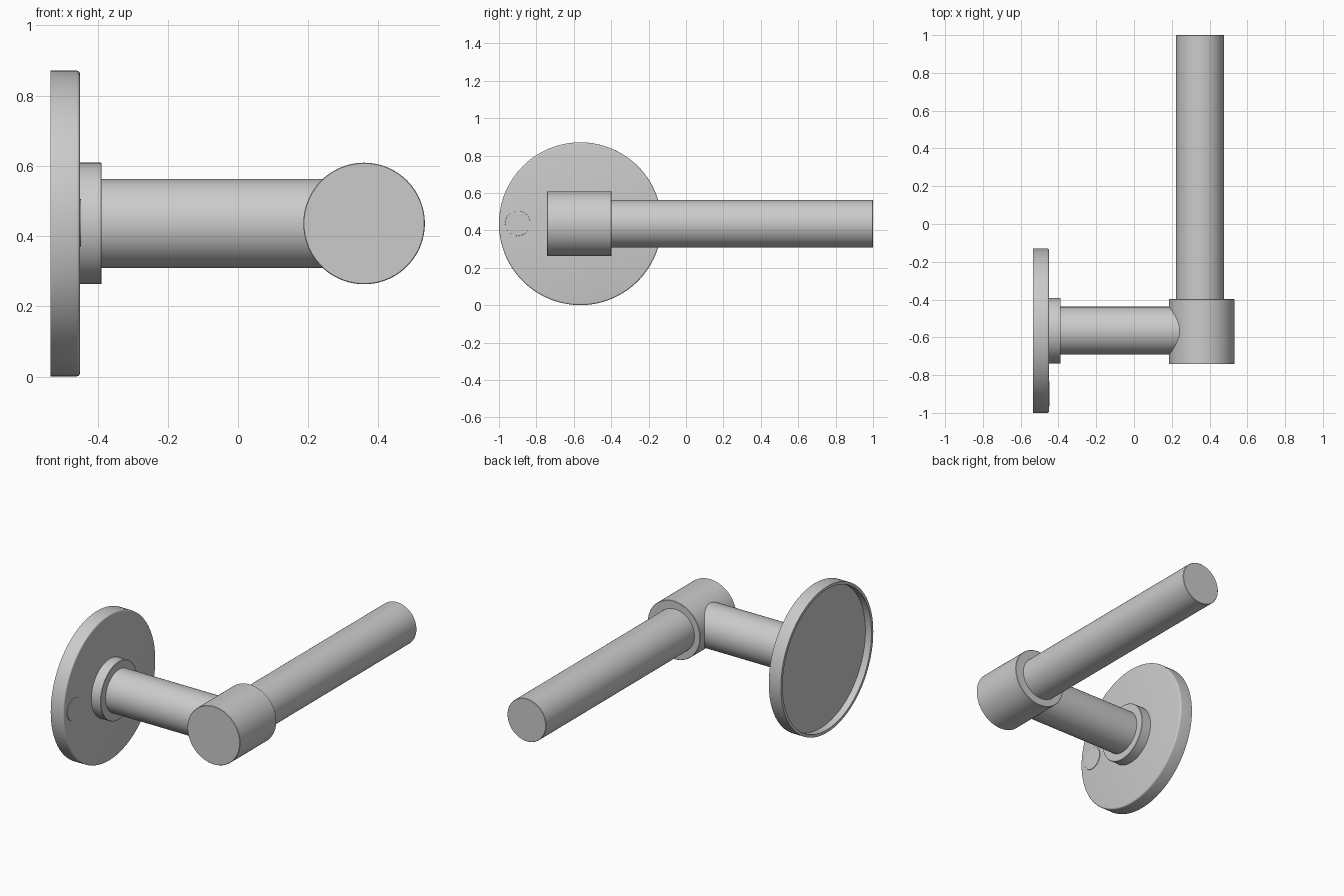
import bpy, bmesh, math
from mathutils import Vector

if "Cube" in bpy.data.objects:
    bpy.data.objects.remove(bpy.data.objects["Cube"])

metal = bpy.data.materials.new("satin_grey_metal")
metal.diffuse_color = (0.6, 0.6, 0.6, 1)
metal.use_nodes = True
metal.node_tree.nodes["Principled BSDF"].inputs["Base Color"].default_value = metal.diffuse_color

ROSE_Y, AXIS_Z = -0.565, 0.436   # neck axis position
GRIP_X = 0.35                    # grip axis position


def lathe(name, axis, origin, profile, sides=96):
    """Revolve (radius, distance along axis) points about an axis through origin."""
    axis, origin = Vector(axis), Vector(origin)
    up = Vector((0, 0, 1))
    bm = bmesh.new()
    verts = [bm.verts.new(origin + up * r + axis * t) for r, t in profile]
    edges = [bm.edges.new(pair) for pair in zip(verts, verts[1:])]
    bmesh.ops.spin(bm, geom=verts + edges, cent=origin, axis=axis,
                   angle=math.tau, steps=sides, use_merge=True)
    bmesh.ops.remove_doubles(bm, verts=bm.verts[:], dist=1e-5)
    bmesh.ops.recalc_face_normals(bm, faces=bm.faces[:])
    mesh = bpy.data.meshes.new(name)
    bm.to_mesh(mesh)
    bm.free()
    mesh.materials.append(metal)
    ob = bpy.data.objects.new(name, mesh)
    bpy.context.collection.objects.link(ob)
    bpy.ops.object.select_all(action='DESELECT')
    ob.select_set(True)
    bpy.context.view_layer.objects.active = ob
    bpy.ops.object.shade_smooth_by_angle(angle=math.radians(25))
    return ob


def rod(name, axis, origin, radius, start, end, edge=0.002):
    """Solid cylinder with a tiny edge break at both ends."""
    return lathe(name, axis, origin, [
        (0, start), (radius - edge, start), (radius, start + edge),
        (radius, end - edge), (radius - edge, end), (0, end)])


X, Y = (1, 0, 0), (0, 1, 0)
neck_axis = (0, ROSE_Y, AXIS_Z)

# Round wall rose: rounded front edge, hollow back
R, front, fillet = 0.435, -0.45, 0.009
corner = [(R - fillet + fillet * math.cos(a), front - fillet + fillet * math.sin(a))
          for a in (math.radians(22.5 * i) for i in range(5))]
lathe("wall_rose", X, neck_axis,
      [(0, -0.494), (R - 0.017, -0.494), (R - 0.017, -0.534), (R, -0.534)]
      + corner + [(0, front)], 128)

# Small fixing cover on the rose
rod("fixing_cover", X, (0, -0.9, AXIS_Z + 0.002), 0.067, -0.455, -0.447, 0.0005)

# Collar and neck
rod("collar", X, neck_axis, 0.173, -0.452, -0.388)
rod("neck", X, neck_axis, 0.127, -0.392, 0.25)

# Hub cylinder and lever grip
rod("hub", Y, (0.359, 0, AXIS_Z), 0.173, -0.742, -0.398)
rod("grip", Y, (GRIP_X, 0, AXIS_Z), 0.127, -0.402, 1.0)
